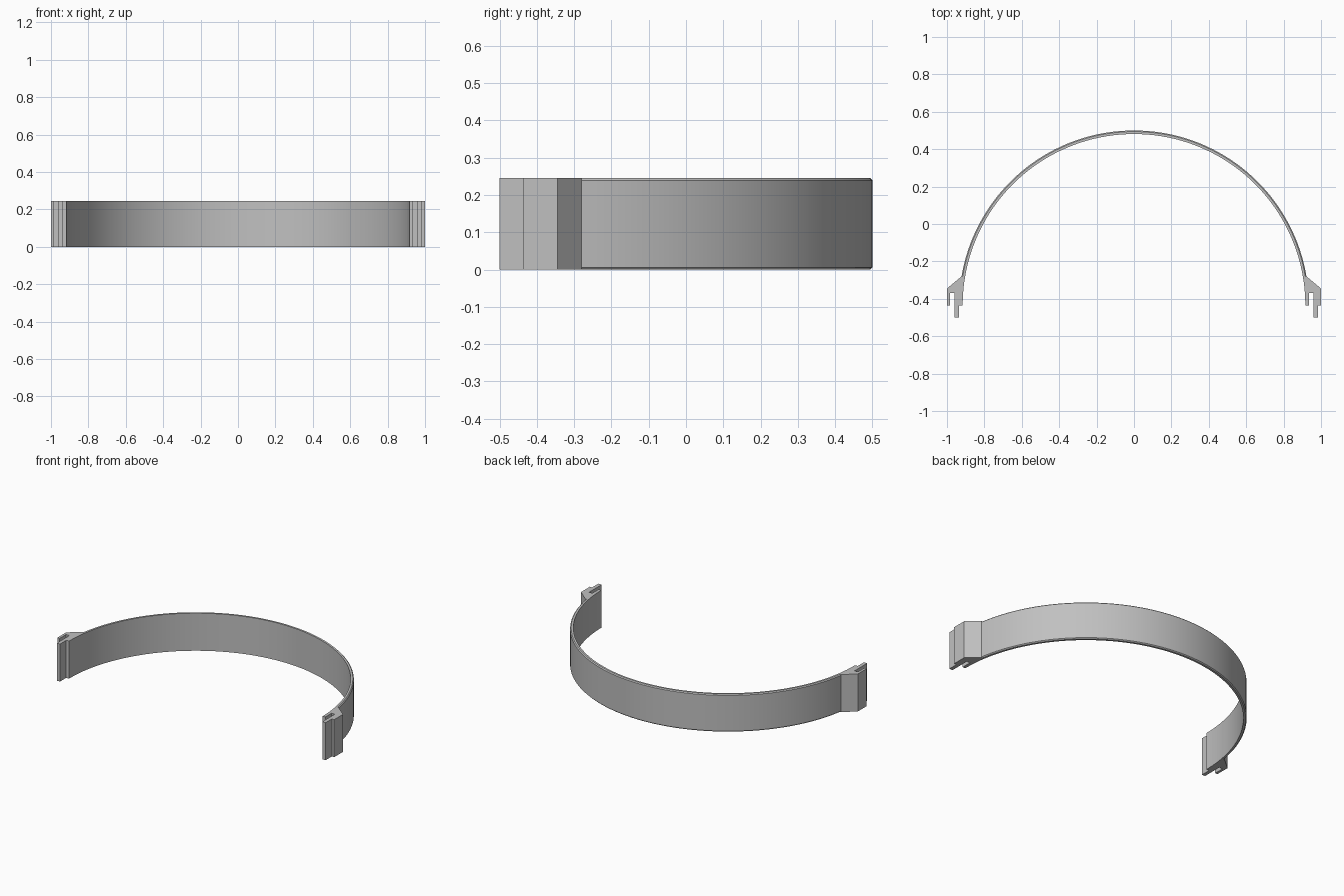
import bpy, bmesh
from math import sin, cos, pi, asin, radians

cube = bpy.data.objects.get("Cube")
if cube:
    bpy.data.objects.remove(cube, do_unlink=True)

HEIGHT = 0.245
CENTRE_Y = -0.435
R_OUT, R_IN = 0.935, 0.916
EDGE = 0.006
JOIN = asin(0.155 / R_OUT)      # angle where the band meets each clip

grey = bpy.data.materials.new("grey_plastic")
grey.use_nodes = True
grey.diffuse_color = (0.53, 0.53, 0.53, 1)
grey.node_tree.nodes["Principled BSDF"].inputs["Base Color"].default_value = grey.diffuse_color


def finish(bm, name):
    bmesh.ops.recalc_face_normals(bm, faces=bm.faces)
    mesh = bpy.data.meshes.new(name)
    bm.to_mesh(mesh)
    bm.free()
    mesh.materials.append(grey)
    obj = bpy.data.objects.new(name, mesh)
    bpy.context.collection.objects.link(obj)
    return obj


def arc_point(r, a):
    return (r * cos(a), CENTRE_Y + r * sin(a))


# Curved band: a section with softened outer edges swept along the arc
section = [(R_IN, 0), (R_OUT - EDGE, 0), (R_OUT, EDGE),
           (R_OUT, HEIGHT - EDGE), (R_OUT - EDGE, HEIGHT), (R_IN, HEIGHT)]
STEPS = 72
bm = bmesh.new()
rings = []
for i in range(STEPS + 1):
    a = JOIN + (pi - 2 * JOIN) * i / STEPS
    rings.append([bm.verts.new((*arc_point(r, a), z)) for r, z in section])
for p, q in zip(rings, rings[1:]):
    for k in range(len(section)):
        n = (k + 1) % len(section)
        bm.faces.new((p[k], p[n], q[n], q[k]))
bm.faces.new(rings[0])
bm.faces.new(rings[-1])
band = finish(bm, "curved_band")
bpy.context.view_layer.objects.active = band
band.select_set(True)
bpy.ops.object.shade_smooth_by_angle(angle=radians(30))


# End clips: each has a tongue and a slot, swapped between the two sides
def clip(name, side, prongs):
    outline = [arc_point(R_IN, JOIN * i / 6) for i in range(6, -1, -1)]
    outline += prongs
    outline += [(1.0, -0.345), arc_point(R_OUT, JOIN)]
    bm = bmesh.new()
    base = bm.faces.new([bm.verts.new((side * x, y, 0)) for x, y in outline])
    top = bmesh.ops.extrude_face_region(bm, geom=[base])["geom"]
    bmesh.ops.translate(bm, vec=(0, 0, HEIGHT),
                        verts=[v for v in top if isinstance(v, bmesh.types.BMVert)])
    return finish(bm, name)


SHORT, LONG, SLOT = -0.436, -0.5, -0.37
A, B, C = 0.936, 0.959, 0.983    # slot and tongue boundaries across the clip

clip("left_clip", 1, [(A, SHORT), (A, SLOT), (B, SLOT), (B, LONG),
                      (C, LONG), (C, SHORT), (1.0, SHORT)])
clip("right_clip", -1, [(A, SHORT), (A, LONG), (B, LONG), (B, SLOT),
                        (C, SLOT), (C, SHORT), (1.0, SHORT)])
